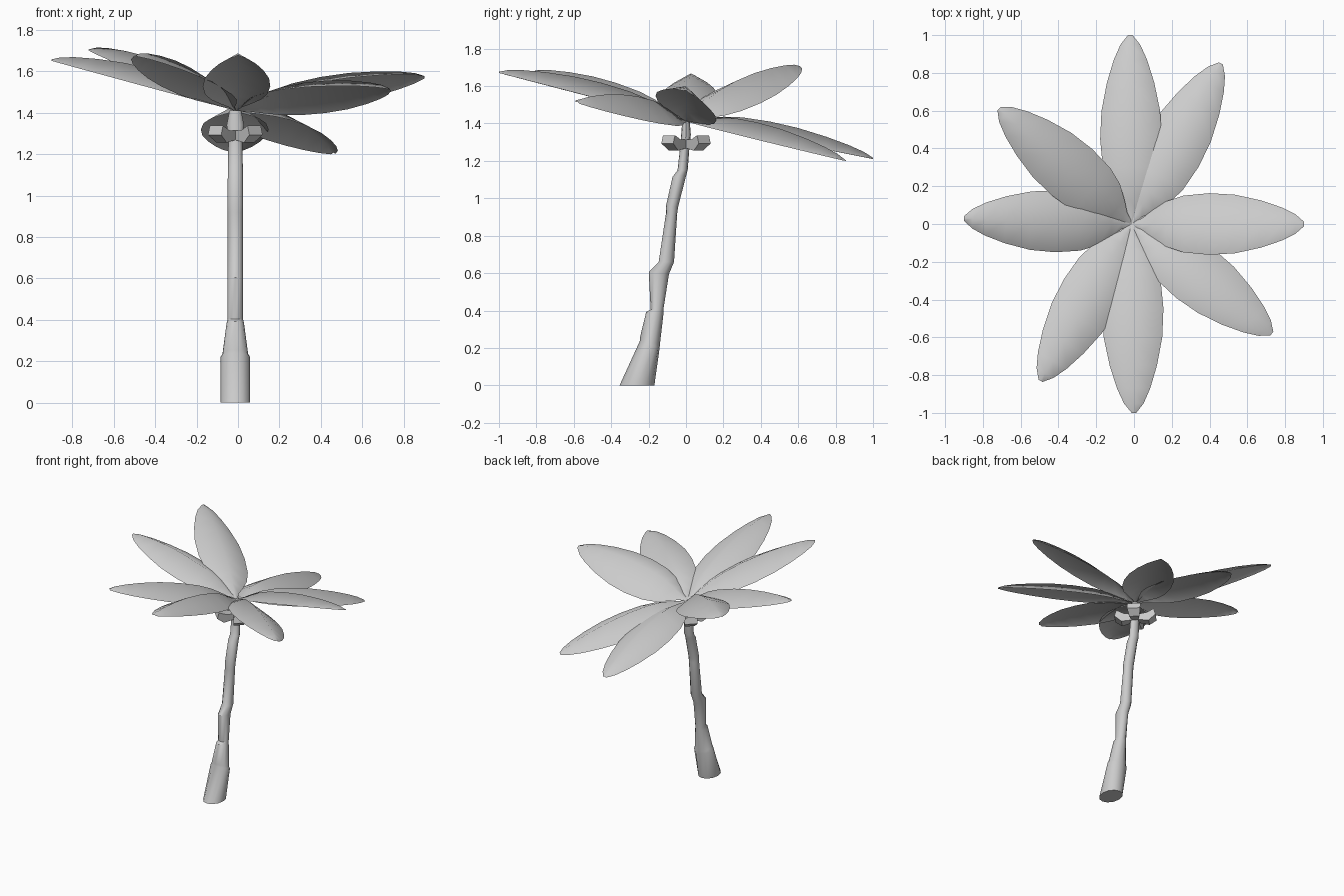
import bpy, bmesh, math
from mathutils import Vector

if "Cube" in bpy.data.objects:
    bpy.data.objects.remove(bpy.data.objects["Cube"])


def make_object(name, bm, angle=40):
    bmesh.ops.recalc_face_normals(bm, faces=bm.faces)
    me = bpy.data.meshes.new(name)
    bm.to_mesh(me)
    bm.free()
    ob = bpy.data.objects.new(name, me)
    bpy.context.collection.objects.link(ob)
    bpy.ops.object.select_all(action='DESELECT')
    ob.select_set(True)
    bpy.context.view_layer.objects.active = ob
    bpy.ops.object.shade_smooth_by_angle(angle=math.radians(angle))
    return ob


# Leaning trunk lofted through rings: y, z, radius y, radius x, tilt
CX, SIDES = -0.013, 12
rings = [
    (-.262, 0, .093, .072, 0), (-.193, .22, .052, .072, -.4),
    (-.193, .235, .053, .062, -.4), (-.167, .385, .046, .042, -.15),
    (-.155, .405, .034, .037, 0), (-.145, .60, .054, .038, -.1),
    (-.105, .66, .041, .038, 0), (-.077, .92, .030, .037, 0),
    (-.075, .955, .033, .038, 0), (-.035, 1.12, .037, .036, .15),
    (-.018, 1.15, .027, .036, 0), (-.006, 1.28, .025, .033, 0),
    (0, 1.34, .026, .042, 0), (0, 1.41, .02, .028, 0)]
bm = bmesh.new()
prev = None
for y, z, ry, rx, tilt in rings:
    loop = []
    for i in range(SIDES):
        a = math.tau * i / SIDES
        dy = ry * math.sin(a)
        loop.append(bm.verts.new((CX + rx * math.cos(a), y + dy, z + tilt * dy)))
    if prev:
        for i in range(SIDES):
            j = (i + 1) % SIDES
            bm.faces.new((prev[i], prev[j], loop[j], loop[i]))
    else:
        bm.faces.new(loop[::-1])
    prev = loop
bm.faces.new(prev)
make_object("trunk", bm)

# Leaf outline: distance along leaf, half width
outline = [(0, .008), (.06, .03), (.12, .072), (.2, .12), (.3, .15), (.45, .163),
           (.6, .155), (.75, .125), (.87, .088), (.95, .052), (1, .012)]


def leaf(index, tip, roll):
    root = Vector((CX, 0, 1.41))
    span = Vector(tip) - root
    side = Vector((-span.y, span.x, 0)).normalized()   # left of the leaf
    bm = bmesh.new()
    prev = None
    for t, w in outline:
        c = root + span * t
        row = []
        for s in (-1, 0, 1):
            p = c + side * (s * w)
            p.z += .09 * w / .163 if s == 0 else -roll * s * w
            row.append(bm.verts.new(p))
        if prev:
            for k in (0, 1):
                bm.faces.new((prev[k], prev[k + 1], row[k + 1], row[k]))
        prev = row
    bm.normal_update()
    make_object(f"leaf_{index}", bm, 75)


# Crown of eight folded leaves: tip position and sideways roll
leaves = [
    ((-.02, 1.0, 1.21), 0), ((.46, .85, 1.20), .1),
    ((.9, 0, 1.57), .4), ((.73, -.58, 1.51), .35),
    ((0, -1.0, 1.67), 0), ((-.495, -.83, 1.67), 0),
    ((-.9, .03, 1.65), 0), ((-.715, .61, 1.70), -.2)]
for n, (tip, roll) in enumerate(leaves):
    leaf(n + 1, tip, roll)

# Cut leaf stalks flaring out just below the crown
for n in range(4):
    a = math.radians(45 + 90 * n)
    out = Vector((math.cos(a), math.sin(a), 0))
    side = Vector((-out.y, out.x, 0))
    bm = bmesh.new()
    loops = []
    for r, z, half, h in ((.015, 1.29, .022, .022), (.085, 1.285, .035, .03),
                          (.135, 1.315, .045, .022)):
        c = Vector((CX, 0, z)) + out * r
        loops.append([bm.verts.new(c + side * (u * half) + Vector((-.3 * v * h * out.x, -.3 * v * h * out.y, v * h)))
                      for u, v in ((-1, -1), (1, -1), (1, 1), (-1, 1))])
    for p, q in zip(loops, loops[1:]):
        for i in range(4):
            j = (i + 1) % 4
            bm.faces.new((p[i], p[j], q[j], q[i]))
    bm.faces.new(loops[0])
    bm.faces.new(loops[-1])
    make_object(f"cut_stalk_{n + 1}", bm, 30)
